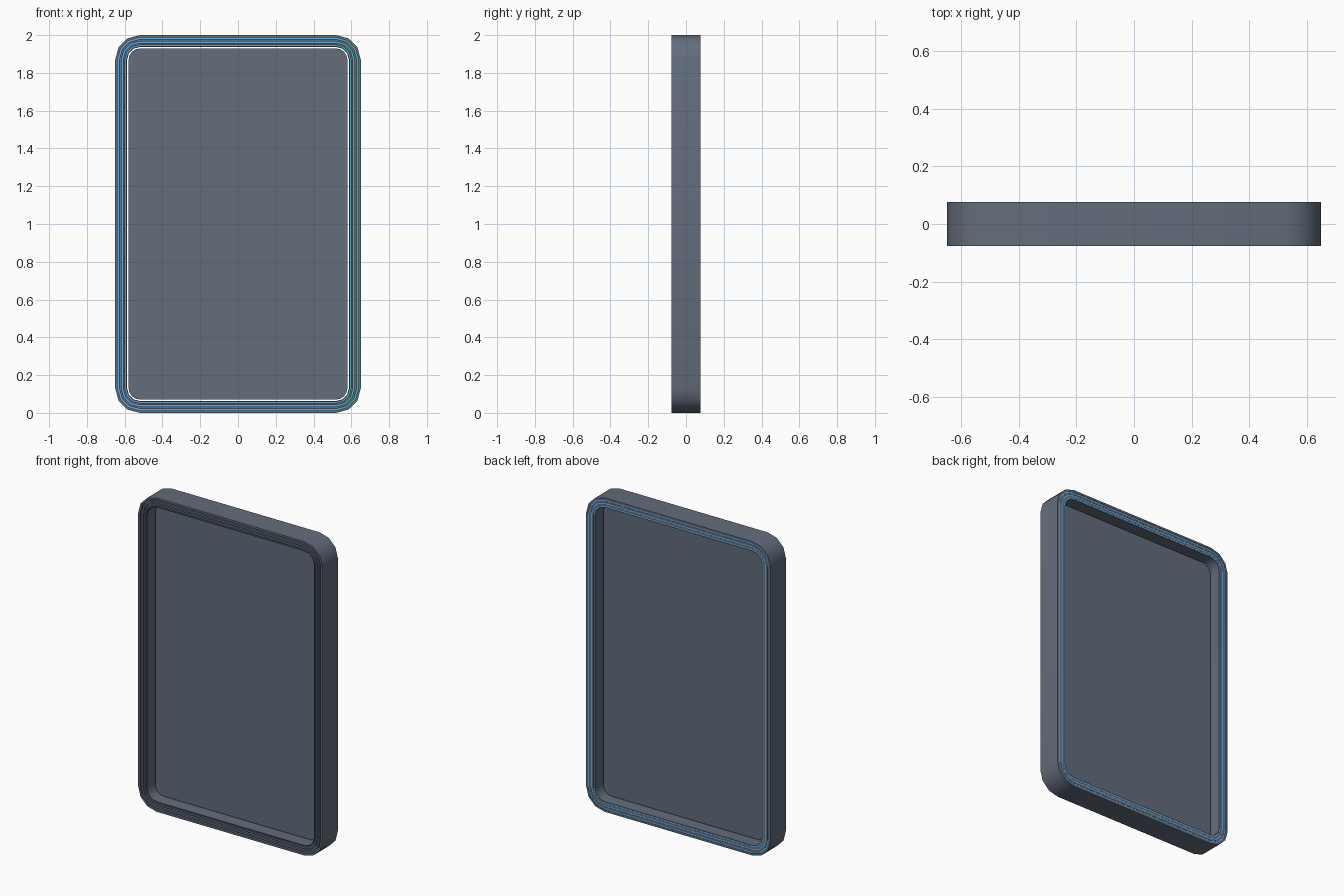
import bpy, bmesh, math

if "Cube" in bpy.data.objects:
    bpy.data.objects.remove(bpy.data.objects["Cube"])

W, H, R = 0.65, 2.0, 0.13   # half width, height, corner radius


def mat(name, col):
    m = bpy.data.materials.new(name)
    m.diffuse_color = (*col, 1)
    m.use_nodes = True
    m.node_tree.nodes["Principled BSDF"].inputs["Base Color"].default_value = m.diffuse_color
    return m


slate = mat("slate grey", (0.125, 0.153, 0.203))
blue = mat("light blue", (0.13, 0.43, 0.80))
teal = mat("teal", (0.07, 0.45, 0.55))


def outline(d, seg):
    """Rounded rectangle in x/z, inset by d from the outer edge."""
    r = R - d
    pts = []
    for i, (cx, cz) in enumerate([(W - R, H - R), (R - W, H - R), (R - W, R), (W - R, R)]):
        for k in range(seg + 1):
            a = math.pi / 2 * (i + k / seg)
            pts.append((cx + r * math.cos(a), cz + r * math.sin(a)))
    return pts


def finish(bm, name, mats):
    bmesh.ops.recalc_face_normals(bm, faces=bm.faces)
    me = bpy.data.meshes.new(name)
    bm.to_mesh(me)
    bm.free()
    ob = bpy.data.objects.new(name, me)
    bpy.context.collection.objects.link(ob)
    for m in mats:
        me.materials.append(m)
    bpy.context.view_layer.objects.active = ob
    ob.select_set(True)
    bpy.ops.object.shade_smooth_by_angle(angle=math.radians(35))
    ob.select_set(False)
    return ob


def ring(name, d0, d1, y0, y1, mats):
    """Closed rectangular section swept round the outline."""
    bm = bmesh.new()
    loops = [[bm.verts.new((x, y, z)) for x, z in outline(d, 3)]
             for d, y in [(d0, y0), (d0, y1), (d1, y1), (d1, y0)]]
    n = len(loops[0])
    for i in range(4):
        a, b = loops[i], loops[(i + 1) % 4]
        for k in range(n):
            bm.faces.new((a[k], a[(k + 1) % n], b[(k + 1) % n], b[k]))
    return finish(bm, name, mats)


# nested frame rings
ring("outer_frame", 0.0, 0.013, -0.077, 0.077, [slate])
ring("middle_frame", 0.021, 0.033, -0.076, 0.076, [slate])
ring("inner_frame", 0.041, 0.052, -0.075, 0.075, [slate])
ring("inner_lip", 0.058, 0.063, -0.074, 0.074, [slate])

# coloured strips sunk into the grooves, deep at the front and flush at the back
for name, d0, d1 in [("outer_light_strip", 0.013, 0.021),
                     ("middle_light_strip", 0.033, 0.041),
                     ("inner_light_strip", 0.052, 0.058)]:
    strip = ring(name, d0, d1, -0.045, 0.0745, [blue, teal])
    for f in strip.data.polygons:
        if f.normal.y < -0.5 and f.center.x > W - R:
            f.material_index = 1

# thin centre panel, separated from the frame by a narrow gap
bm = bmesh.new()
lo = [bm.verts.new((x, -0.006, z)) for x, z in outline(0.071, 4)]
hi = [bm.verts.new((x, 0.006, z)) for x, z in outline(0.071, 4)]
bm.faces.new(lo)
bm.faces.new(hi[::-1])
for k in range(len(lo)):
    j = (k + 1) % len(lo)
    bm.faces.new((lo[k], lo[j], hi[j], hi[k]))
finish(bm, "centre_panel", [slate])
